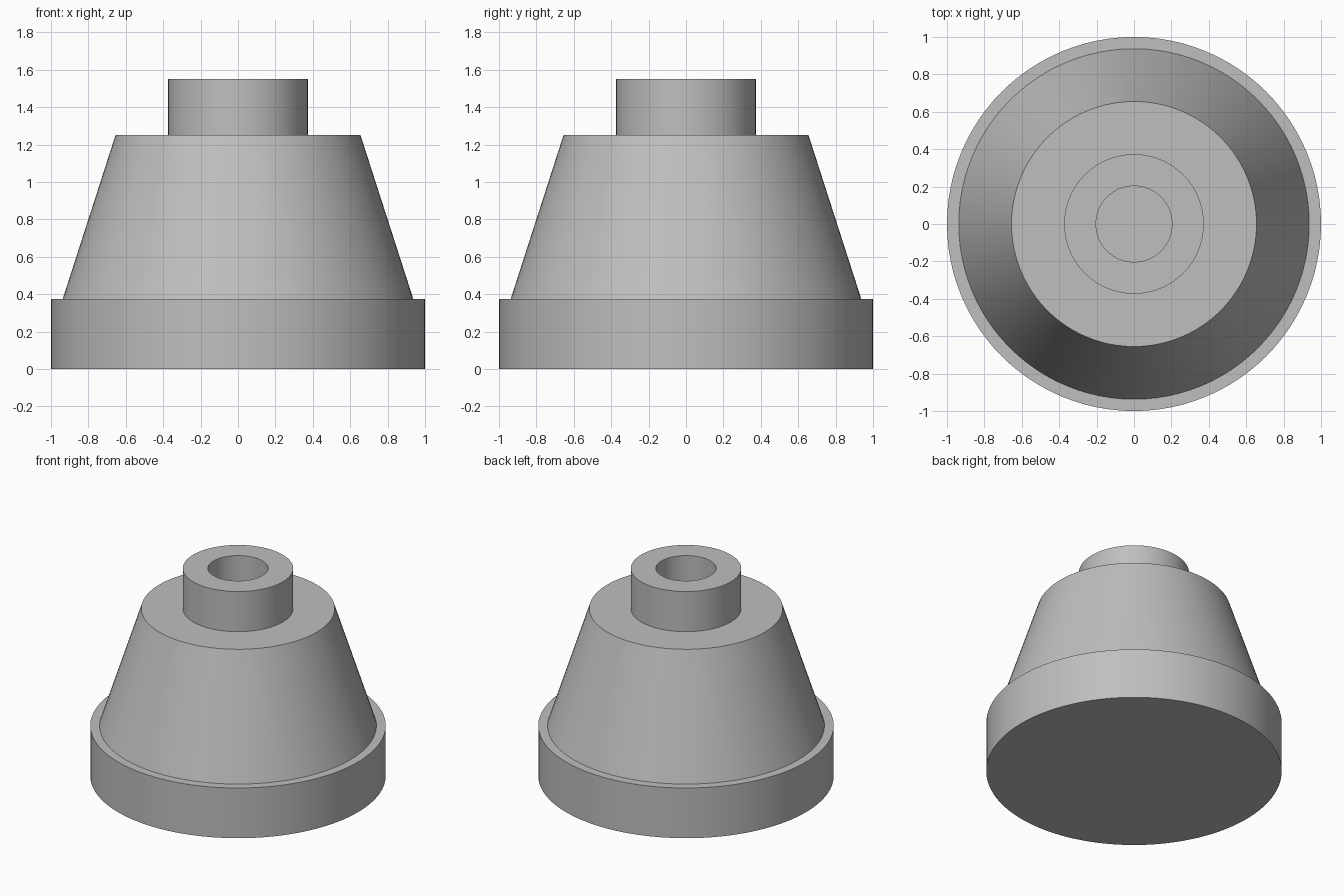
import bpy, bmesh, math

if "Cube" in bpy.data.objects:
    bpy.data.objects.remove(bpy.data.objects["Cube"])

SEGMENTS = 96

grey = bpy.data.materials.new("plain_grey")
grey.diffuse_color = (0.52, 0.52, 0.52, 1.0)
grey.use_nodes = True
grey.node_tree.nodes["Principled BSDF"].inputs["Base Color"].default_value = grey.diffuse_color

# Half profile (radius, height) from the bottom centre up to the bore floor
profile = [
    (0.0, 0.0), (1.0, 0.0), (1.0, 0.375),     # base flange
    (0.937, 0.375), (0.655, 1.25),            # tapered body
    (0.373, 1.25), (0.373, 1.55),             # neck boss
    (0.203, 1.55), (0.203, 1.25), (0.0, 1.25) # blind bore
]

# Revolve the profile around z
bm = bmesh.new()
verts = [bm.verts.new((r, 0, z)) for r, z in profile]
edges = [bm.edges.new(pair) for pair in zip(verts, verts[1:])]
bmesh.ops.spin(bm, geom=verts + edges, cent=(0, 0, 0), axis=(0, 0, 1),
               angle=math.tau, steps=SEGMENTS, use_merge=True)
bmesh.ops.remove_doubles(bm, verts=bm.verts, dist=1e-5)
bmesh.ops.recalc_face_normals(bm, faces=bm.faces)

mesh = bpy.data.meshes.new("flanged_cone_hub")
bm.to_mesh(mesh)
bm.free()
mesh.materials.append(grey)
hub = bpy.data.objects.new("flanged_cone_hub", mesh)
bpy.context.collection.objects.link(hub)

# Smooth round walls, sharp rims
bpy.context.view_layer.objects.active = hub
hub.select_set(True)
bpy.ops.object.shade_smooth_by_angle(angle=math.radians(30))
